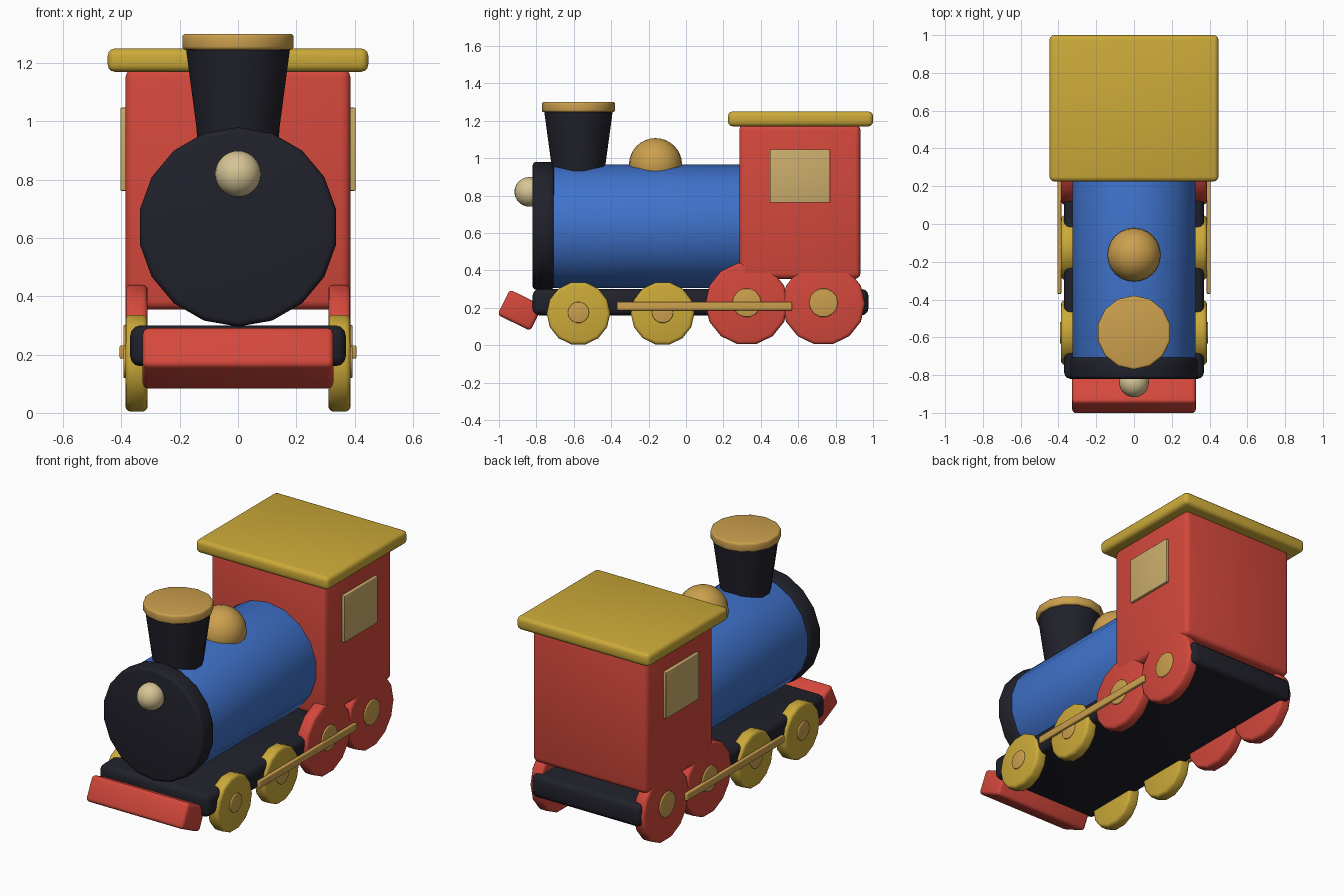
import bpy
from math import radians

if "Cube" in bpy.data.objects:
    bpy.data.objects.remove(bpy.data.objects["Cube"], do_unlink=True)


def material(name, rgb):
    m = bpy.data.materials.new(name)
    m.use_nodes = True
    m.diffuse_color = (*rgb, 1)
    m.node_tree.nodes["Principled BSDF"].inputs["Base Color"].default_value = (*rgb, 1)
    return m


red = material("red", (0.66, 0.065, 0.045))
blue = material("blue", (0.05, 0.17, 0.6))
black = material("charcoal", (0.015, 0.015, 0.024))
yellow = material("yellow", (0.6, 0.4, 0.04))
brass = material("brass", (0.6, 0.35, 0.075))
glass = material("window_cream", (0.6, 0.42, 0.15))
cream = material("lamp_cream", (0.68, 0.56, 0.3))


def finish(name, mat, bevel):
    """Name, colour, round the edges and shade the active part."""
    ob = bpy.context.object
    ob.name = ob.data.name = name
    ob.data.materials.append(mat)
    bpy.ops.object.transform_apply(location=False, rotation=True, scale=True)
    if bevel:
        mod = ob.modifiers.new("rounding", "BEVEL")
        mod.width = bevel
        mod.segments = 3
        mod.limit_method = "ANGLE"
        mod.angle_limit = radians(35)
        bpy.ops.object.modifier_apply(modifier=mod.name)
    bpy.ops.object.shade_smooth_by_angle(angle=radians(40))
    return ob


def box(name, mat, x, y, z, bevel, tilt=0):
    """Box from (low, high) pairs on each axis, tilted about x."""
    spans = (x, y, z)
    bpy.ops.mesh.primitive_cube_add(size=1, location=[(a + b) / 2 for a, b in spans],
                                    rotation=(radians(tilt), 0, 0))
    bpy.context.object.scale = [b - a for a, b in spans]
    return finish(name, mat, bevel)


def drum(name, mat, loc, r1, r2, depth, axis, sides, bevel=0):
    turn = {"x": (0, radians(90), 0), "y": (radians(90), 0, 0), "z": (0, 0, 0)}[axis]
    bpy.ops.mesh.primitive_cone_add(vertices=sides, radius1=r1, radius2=r2, depth=depth,
                                    location=loc, rotation=turn)
    return finish(name, mat, bevel)


def ball(name, mat, loc, r):
    bpy.ops.mesh.primitive_uv_sphere_add(segments=24, ring_count=16, radius=r, location=loc)
    return finish(name, mat, 0)


# Body
box("chassis", black, (-0.37, 0.37), (-0.82, 0.975), (0.16, 0.3), 0.035)
drum("boiler", blue, (0, -0.21, 0.635), 0.33, 0.33, 1.02, "y", 18, 0.015)
drum("smokebox", black, (0, -0.763, 0.638), 0.342, 0.342, 0.115, "y", 18, 0.02)
box("cab", red, (-0.386, 0.386), (0.285, 0.933), (0.355, 1.18), 0.03)
box("roof", yellow, (-0.447, 0.447), (0.225, 1.0), (1.17, 1.25), 0.025)
box("front_guard", red, (-0.327, 0.327), (-0.985, -0.789), (0.112, 0.262), 0.02, -26)

# Fittings
drum("chimney", black, (0, -0.575, 1.08), 0.137, 0.183, 0.34, "z", 14)
drum("chimney_cap", brass, (0, -0.575, 1.273), 0.196, 0.196, 0.055, "z", 14, 0.012)
ball("steam_dome", brass, (0, -0.163, 0.965), 0.142)
ball("headlamp", cream, (0, -0.838, 0.82), 0.079)

# Windows, wheels and coupling rods on both sides
wheels = [(-0.575, 0.17, 0.057, yellow), (-0.125, 0.17, 0.057, yellow),
          (0.325, 0.222, 0.077, red), (0.735, 0.222, 0.077, red)]
for side, s in (("left", 1), ("right", -1)):
    def span(a, b):
        return tuple(sorted((s * a, s * b)))

    box(f"{side}_window", glass, span(0.38, 0.403), (0.448, 0.77), (0.762, 1.047), 0.004)
    box(f"{side}_coupling_rod", brass, span(0.385, 0.406), (-0.37, 0.567), (0.186, 0.231), 0.005)
    for i, (y, r, hub, mat) in enumerate(wheels, 1):
        drum(f"{side}_wheel_{i}", mat, (s * 0.348, y, r), r, r, 0.076, "x", 14, 0.018)
        drum(f"{side}_hub_{i}", brass, (s * 0.37, y, r + 0.005), hub, hub, 0.046, "x", 14, 0.005)
